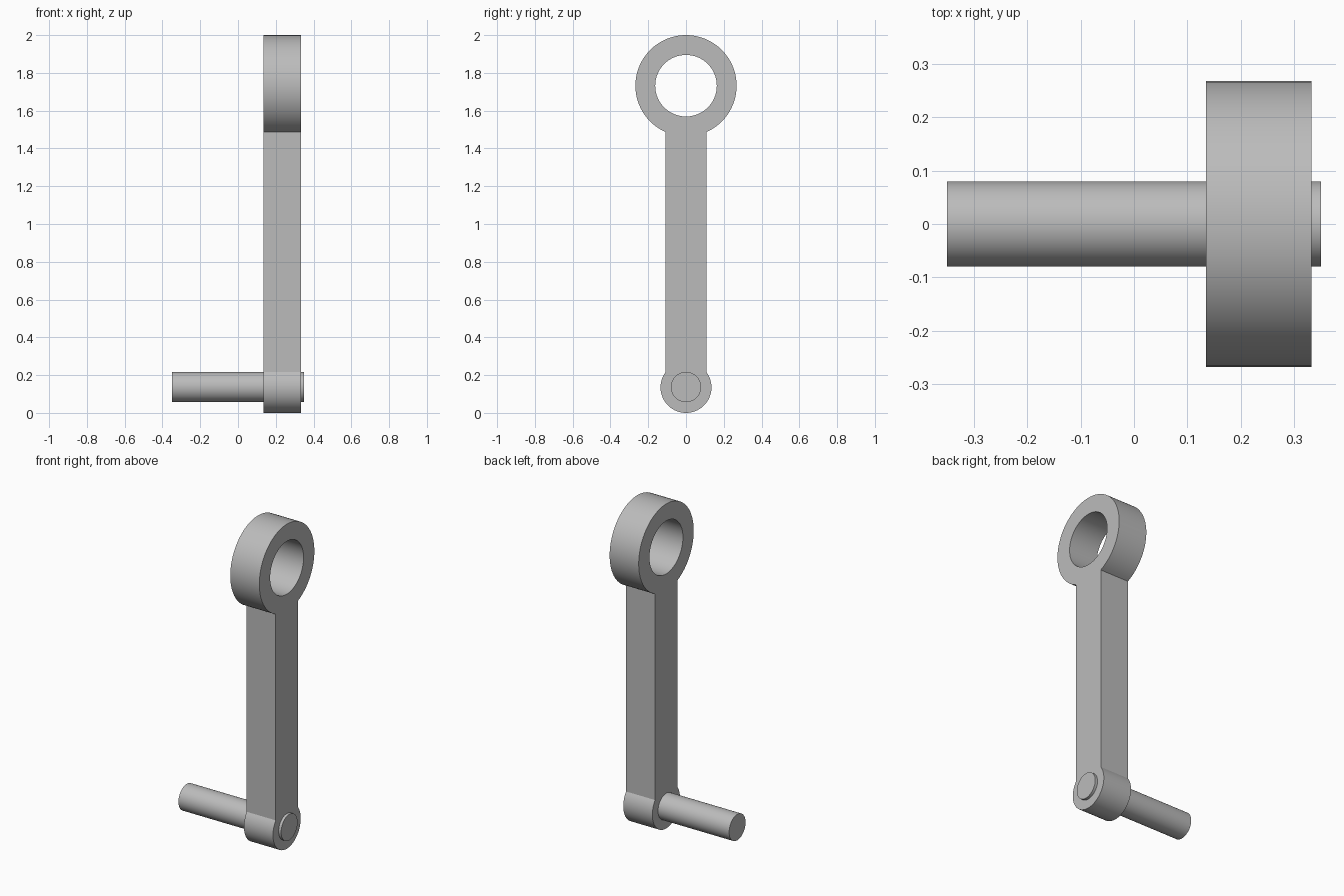
import bpy, bmesh
from math import sin, cos, pi, asin, radians
from mathutils import Matrix

cube = bpy.data.objects.get("Cube")
if cube:
    bpy.data.objects.remove(cube, do_unlink=True)

X_IN, X_OUT = 0.135, 0.333        # arm thickness span
TOP_Z, TOP_R, HOLE_R = 1.732, 0.268, 0.163
LOW_Z, LOW_R = 0.135, 0.135
HALF_W = 0.108
PIN_R, PIN_LEN = 0.08, 0.70

steel = bpy.data.materials.new("plain_grey")
grey = (0.5, 0.5, 0.5, 1)
steel.diffuse_color = grey
steel.use_nodes = True
steel.node_tree.nodes["Principled BSDF"].inputs["Base Color"].default_value = grey


def arc(z, r, start, end, n):
    """Points on a circle in the y-z plane, both ends included."""
    angles = [start + (end - start) * i / n for i in range(n + 1)]
    return [(X_IN, r * cos(a), z + r * sin(a)) for a in angles]


def finish(bm, name):
    bmesh.ops.recalc_face_normals(bm, faces=bm.faces)
    mesh = bpy.data.meshes.new(name)
    bm.to_mesh(mesh)
    bm.free()
    obj = bpy.data.objects.new(name, mesh)
    bpy.context.collection.objects.link(obj)
    mesh.materials.append(steel)
    bpy.ops.object.select_all(action='DESELECT')
    obj.select_set(True)
    bpy.context.view_layer.objects.active = obj
    bpy.ops.object.shade_smooth_by_angle(angle=radians(30))
    return obj


# Arm: large eye, straight bar and small boss in one outline, with a round hole
top_gap = asin(HALF_W / TOP_R)
low_gap = asin(HALF_W / LOW_R)
outline = arc(TOP_Z, TOP_R, -pi / 2 + top_gap, 1.5 * pi - top_gap, 72)
outline += arc(LOW_Z, LOW_R, pi / 2 + low_gap, 2.5 * pi - low_gap, 48)
hole = arc(TOP_Z, HOLE_R, 0, 2 * pi, 64)[:-1]

bm = bmesh.new()
edges = []
for loop in (outline, hole):
    verts = [bm.verts.new(p) for p in loop]
    edges += [bm.edges.new((v, verts[i - 1])) for i, v in enumerate(verts)]
bmesh.ops.triangle_fill(bm, edges=edges, use_beauty=True, normal=(-1, 0, 0))
side = bmesh.ops.extrude_face_region(bm, geom=bm.faces[:], use_keep_orig=True)
moved = [g for g in side["geom"] if isinstance(g, bmesh.types.BMVert)]
bmesh.ops.translate(bm, verts=moved, vec=(X_OUT - X_IN, 0, 0))
finish(bm, "crank_arm")

# Handle pin passing through the small boss
bm = bmesh.new()
bmesh.ops.create_cone(
    bm, cap_ends=True, segments=64, radius1=PIN_R, radius2=PIN_R, depth=PIN_LEN,
    matrix=Matrix.Translation((0, 0, LOW_Z + 0.002)) @ Matrix.Rotation(pi / 2, 4, 'Y'))
finish(bm, "handle_pin")
